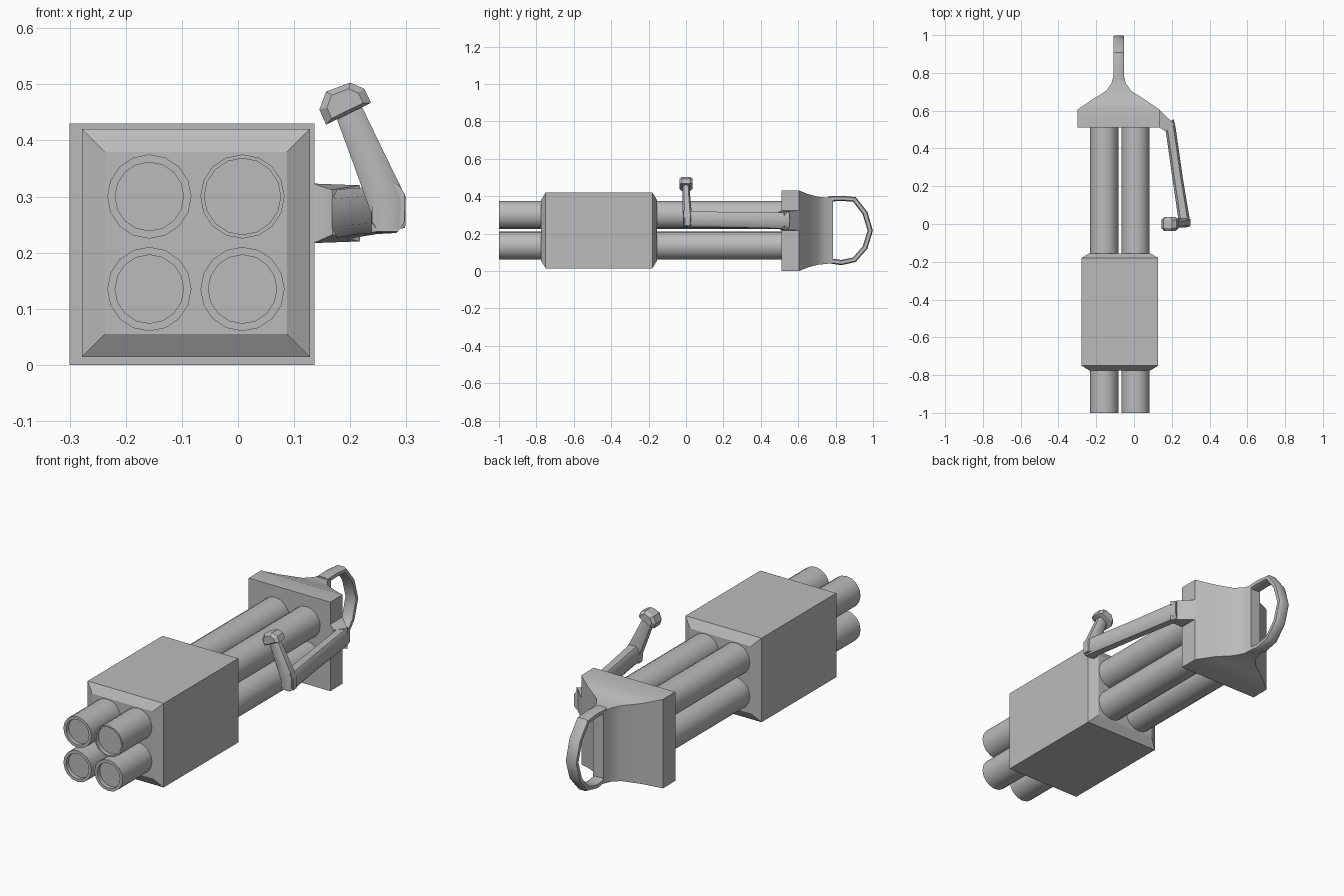
import bpy, bmesh, math
from mathutils import Vector

if "Cube" in bpy.data.objects:
    bpy.data.objects.remove(bpy.data.objects["Cube"], do_unlink=True)

grey = bpy.data.materials.new("plain grey")
grey.use_nodes = True
COLOUR = (0.5, 0.5, 0.5, 1)
grey.diffuse_color = COLOUR
grey.node_tree.nodes["Principled BSDF"].inputs["Base Color"].default_value = COLOUR


def loft(name, rings, angle=0, caps=True):
    """Skin a list of equal-length point rings; a positive angle smooths the shading."""
    bm = bmesh.new()
    loops = [[bm.verts.new(p) for p in ring] for ring in rings]
    n = len(loops[0])
    for a, b in zip(loops, loops[1:]):
        for i in range(n):
            j = (i + 1) % n
            bm.faces.new((a[i], a[j], b[j], b[i]))
    if caps:
        bm.faces.new(loops[0][::-1])
        bm.faces.new(loops[-1])
    bmesh.ops.recalc_face_normals(bm, faces=bm.faces)
    mesh = bpy.data.meshes.new(name)
    bm.to_mesh(mesh)
    bm.free()
    mesh.materials.append(grey)
    obj = bpy.data.objects.new(name, mesh)
    bpy.context.collection.objects.link(obj)
    if angle:
        bpy.ops.object.select_all(action='DESELECT')
        obj.select_set(True)
        bpy.context.view_layer.objects.active = obj
        bpy.ops.object.shade_smooth_by_angle(angle=math.radians(angle))
    return obj


def circle(x, z, r, y, n=16):
    return [(x + r * math.cos(t), y, z + r * math.sin(t))
            for t in (math.tau * i / n for i in range(n))]


def rect(x, z, hx, hz, y):
    return [(x + sx * hx, y, z + sz * hz)
            for sx, sz in ((-1, -1), (1, -1), (1, 1), (-1, 1))]


def section(centre, u, v, cut=0.6):
    """Chamfered rectangle spanned by the half-axes u and v."""
    c, u, v = Vector(centre), Vector(u), Vector(v)
    return [c + u * a + v * b for a, b in
            ((1, -cut), (1, cut), (cut, 1), (-cut, 1),
             (-1, cut), (-1, -cut), (-cut, -1), (cut, -1))]


# Four barrels with shallow recessed muzzles
MUZZLE = {("left", "upper"): 0.068}
for side, x in (("right", -0.158), ("left", 0.008)):
    for level, z in (("lower", 0.135), ("upper", 0.3)):
        bore = MUZZLE.get((side, level), 0.061)
        loft(f"barrel_{level}_{side}",
             [circle(x, z, bore, -0.98), circle(x, z, bore, -1),
              circle(x, z, 0.075, -1), circle(x, z, 0.075, 0.53)], 35)

# Square housing with chamfered ends
loft("barrel_housing", [rect(-0.075, 0.217, h, h, y) for y, h in
                        ((-0.775, 0.162), (-0.75, 0.203), (-0.18, 0.203), (-0.155, 0.162))])

# Rear block narrowing towards the grip
profile = ((0.51, -0.082, 0.218, 0.215), (0.605, -0.082, 0.218, 0.215),
           (0.655, -0.082, 0.145, 0.195), (0.705, -0.081, 0.066, 0.182),
           (0.745, -0.081, 0.038, 0.178), (0.785, -0.081, 0.028, 0.174))
loft("rear_block", [rect(x, 0.215, hx, hz, y) for y, x, hx, hz in profile], 40)

# Loop grip at the back
path = [(0.76, 0.385), (0.83, 0.388), (0.9, 0.383), (0.957, 0.31), (0.985, 0.215),
        (0.957, 0.125), (0.9, 0.06), (0.83, 0.045), (0.76, 0.055)]
rings = []
for i, (y, z) in enumerate(path):
    before, after = path[max(i - 1, 0)], path[min(i + 1, len(path) - 1)]
    along = Vector((0, after[0] - before[0], after[1] - before[1])).normalized()
    out = Vector((1, 0, 0)).cross(along)
    rings.append(section((-0.081, y, z), (0.028, 0, 0), out * 0.014))
loft("loop_grip", rings, 40)

# Side arm: square root, long bar, then an upright post
loft("arm_root", [
    [(0.12, 0.51, 0.217), (0.12, 0.605, 0.217), (0.12, 0.605, 0.323), (0.12, 0.51, 0.323)],
    [(0.135, 0.51, 0.217), (0.135, 0.605, 0.217), (0.135, 0.605, 0.323), (0.135, 0.51, 0.323)],
    [(0.168, 0.49, 0.232), (0.217, 0.525, 0.22), (0.217, 0.525, 0.32), (0.168, 0.49, 0.312)]], 40)
loft("side_arm", [
    section((0.185, 0.54, 0.27), (0.026, 0.014, 0), (0, 0, 0.045)),
    section((0.195, 0.495, 0.27), (0.026, 0.01, 0), (0, 0, 0.043)),
    section((0.23, 0.25, 0.274), (0.027, 0.004, 0), (0, 0, 0.041)),
    section((0.264, 0.03, 0.277), (0.03, 0.002, 0), (0, 0, 0.042)),
    section((0.268, -0.014, 0.28), (0.029, 0, 0), (0, 0, 0.042))], 50)
loft("upright_post", [
    section((0.268, 0.008, 0.24), (0.03, 0, 0.004), (0, 0.023, 0)),
    section((0.268, 0.008, 0.285), (0.031, 0, 0.014), (0, 0.025, 0)),
    section((0.232, 0.003, 0.37), (0.026, 0, 0.013), (0, 0.021, 0)),
    section((0.193, 0, 0.462), (0.022, 0, 0.01), (0, 0.018, 0))], 50)

# Faceted knob on the post
outline = [(0.145, 0.455), (0.157, 0.428), (0.237, 0.467),
           (0.225, 0.492), (0.2, 0.503), (0.157, 0.487)]
mid = Vector((0.19, 0.466))


def knob_ring(y, scale):
    pts = [mid + (Vector(p) - mid) * scale for p in outline]
    return [(p.x, y, p.y) for p in pts]


loft("arm_knob", [knob_ring(-0.036, 0.7), knob_ring(-0.022, 1),
                  knob_ring(0.022, 1), knob_ring(0.036, 0.7)], 25)
